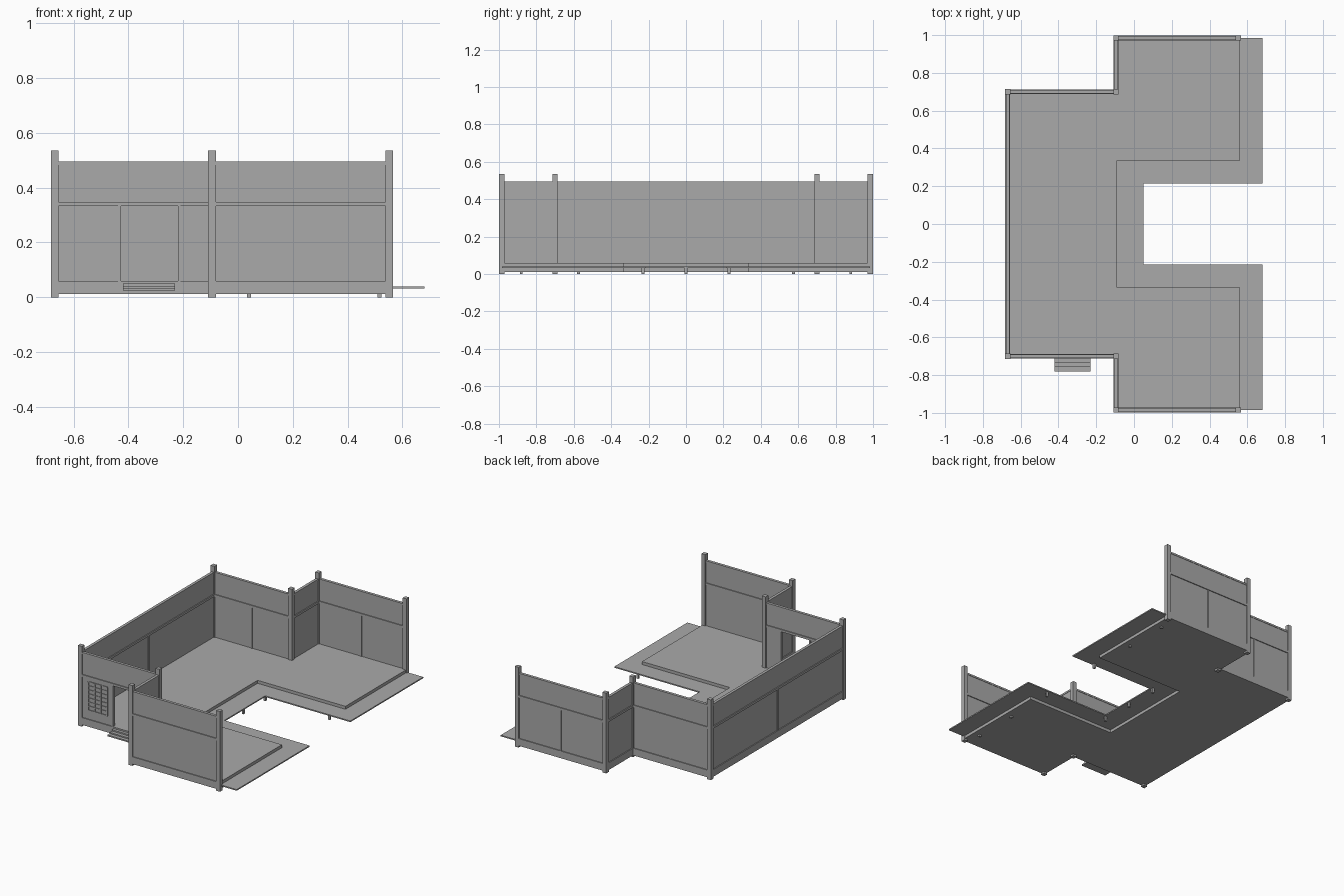
import bpy, bmesh
from mathutils import Vector

if "Cube" in bpy.data.objects:
    bpy.data.objects.remove(bpy.data.objects["Cube"], do_unlink=True)

grey = bpy.data.materials.new("plain grey")
grey.use_nodes = True
COLOUR = (0.4, 0.4, 0.4, 1)
grey.diffuse_color = COLOUR
grey.node_tree.nodes["Principled BSDF"].inputs["Base Color"].default_value = COLOUR


def finish(name, bm):
    bmesh.ops.recalc_face_normals(bm, faces=bm.faces)
    mesh = bpy.data.meshes.new(name)
    bm.to_mesh(mesh)
    bm.free()
    mesh.materials.append(grey)
    obj = bpy.data.objects.new(name, mesh)
    bpy.context.collection.objects.link(obj)
    return obj


def add_box(bm, lo, hi):
    lo, hi = Vector(lo), Vector(hi)
    for v in bmesh.ops.create_cube(bm, size=1)["verts"]:
        v.co = (lo + hi) / 2 + Vector(a * b for a, b in zip(v.co, hi - lo))


def slab(name, half_outline, z0, z1):
    """Extrude an outline given for +y and mirrored to -y."""
    pts = half_outline + [(x, -y) for x, y in reversed(half_outline)]
    bm = bmesh.new()
    face = bm.faces.new([bm.verts.new((x, y, z0)) for x, y in pts])
    top = bmesh.ops.extrude_face_region(bm, geom=[face])["geom"]
    bmesh.ops.translate(bm, vec=(0, 0, z1 - z0),
                        verts=[v for v in top if isinstance(v, bmesh.types.BMVert)])
    finish(name, bm)


# Plan lines shared by floor, walls and posts
LEFT, MID, RIGHT = -0.669, -0.095, 0.552
INNER, OUTER = 0.7, 0.985
BASE, FLOOR, RAIL, RAIL_TOP, TOP = 0.012, 0.06, 0.333, 0.348, 0.495

# Raised floor and the lower deck around the courtyard
back = [(LEFT, INNER), (MID, INNER), (MID, OUTER)]
slab("floor", back + [(0.56, OUTER), (0.56, 0.335), (MID + 0.005, 0.335)], BASE, FLOOR)
slab("deck", back + [(0.68, OUTER), (0.68, 0.215), (0.05, 0.215)], 0.032, 0.04)


def wall(name, start, end, dividers=(), door=None):
    """Panelled wall along x or y, with rails, thin dividers and an optional doorway."""
    bm = bmesh.new()
    axis = 0 if start[1] == end[1] else 1
    a, b = sorted((start[axis], end[axis]))
    centre = start[1 - axis]

    def piece(u0, u1, z0, z1, thick):
        side = (centre - thick / 2, centre + thick / 2)
        if axis == 0:
            add_box(bm, (u0, side[0], z0), (u1, side[1], z1))
        else:
            add_box(bm, (side[0], u0, z0), (side[1], u1, z1))

    piece(a, b, BASE, FLOOR, 0.026)
    piece(a, b, RAIL, RAIL_TOP, 0.026)
    piece(a, b, RAIL_TOP, TOP, 0.014)
    piece(a, b, TOP - 0.012, TOP, 0.019)
    spans = [(a, door[0]), (door[1], b)] if door else [(a, b)]
    for u0, u1 in spans:
        piece(u0, u1, FLOOR, RAIL, 0.014)
    for t in dividers:
        u = a + (b - a) * t
        piece(u - 0.004, u + 0.004, FLOOR, RAIL, 0.024)
    if door:
        for u, s in zip(door, (-1, 1)):
            piece(min(u, u + s * 0.01), max(u, u + s * 0.01), FLOOR, RAIL, 0.024)
    finish(name, bm)


# Walls
DOOR = (-0.427, -0.219)
wall("long_wall", (LEFT, -INNER), (LEFT, INNER), dividers=(0.5,))
wall("back_wall", (LEFT, INNER), (MID, INNER), dividers=(0.5,))
wall("front_wall", (LEFT, -INNER), (MID, -INNER), door=DOOR)
for side, s in (("front", -1), ("back", 1)):
    wall(side + "_return_wall", (MID, s * INNER), (MID, s * OUTER))
    wall(side + "_wing_wall", (MID, s * OUTER), (RIGHT, s * OUTER),
         dividers=(0.5,) if s > 0 else ())

# Corner posts
for side, s in (("front", -1), ("back", 1)):
    for label, x, y in (("outer", LEFT, INNER), ("inner", MID, INNER),
                        ("wing", MID, OUTER), ("end", RIGHT, OUTER)):
        bm = bmesh.new()
        add_box(bm, (x - 0.014, s * y - 0.014, 0), (x + 0.014, s * y + 0.014, 0.536))
        finish(f"{side}_{label}_post", bm)

# Lattice beside the doorway
bm = bmesh.new()
x0, x1, z0, z1 = -0.61, -0.47, 0.12, 0.31
for i in range(4):
    x = x0 + (x1 - x0) * i / 3
    add_box(bm, (x - 0.004, -0.712, z0), (x + 0.004, -0.688, z1))
for i in range(8):
    z = z0 + (z1 - z0) * i / 7
    add_box(bm, (x0, -0.711, z - 0.003), (x1, -0.689, z + 0.003))
finish("wall_lattice", bm)

# Entrance steps
bm = bmesh.new()
for y, z in ((-0.733, 0.05), (-0.756, 0.041), (-0.78, 0.033)):
    add_box(bm, (-0.42, y, z - 0.009), (-0.23, -0.705, z))
finish("entrance_steps", bm)

# Short piers under the deck and floor
bm = bmesh.new()
piers = [(0.04, y) for y in (-0.23, 0, 0.23)]
piers += [(0.516, s * y) for s in (-1, 1) for y in (0.23, 0.575, 0.88)]
for x, y in piers:
    add_box(bm, (x - 0.007, y - 0.007, 0), (x + 0.007, y + 0.007, 0.034))
finish("deck_piers", bm)
